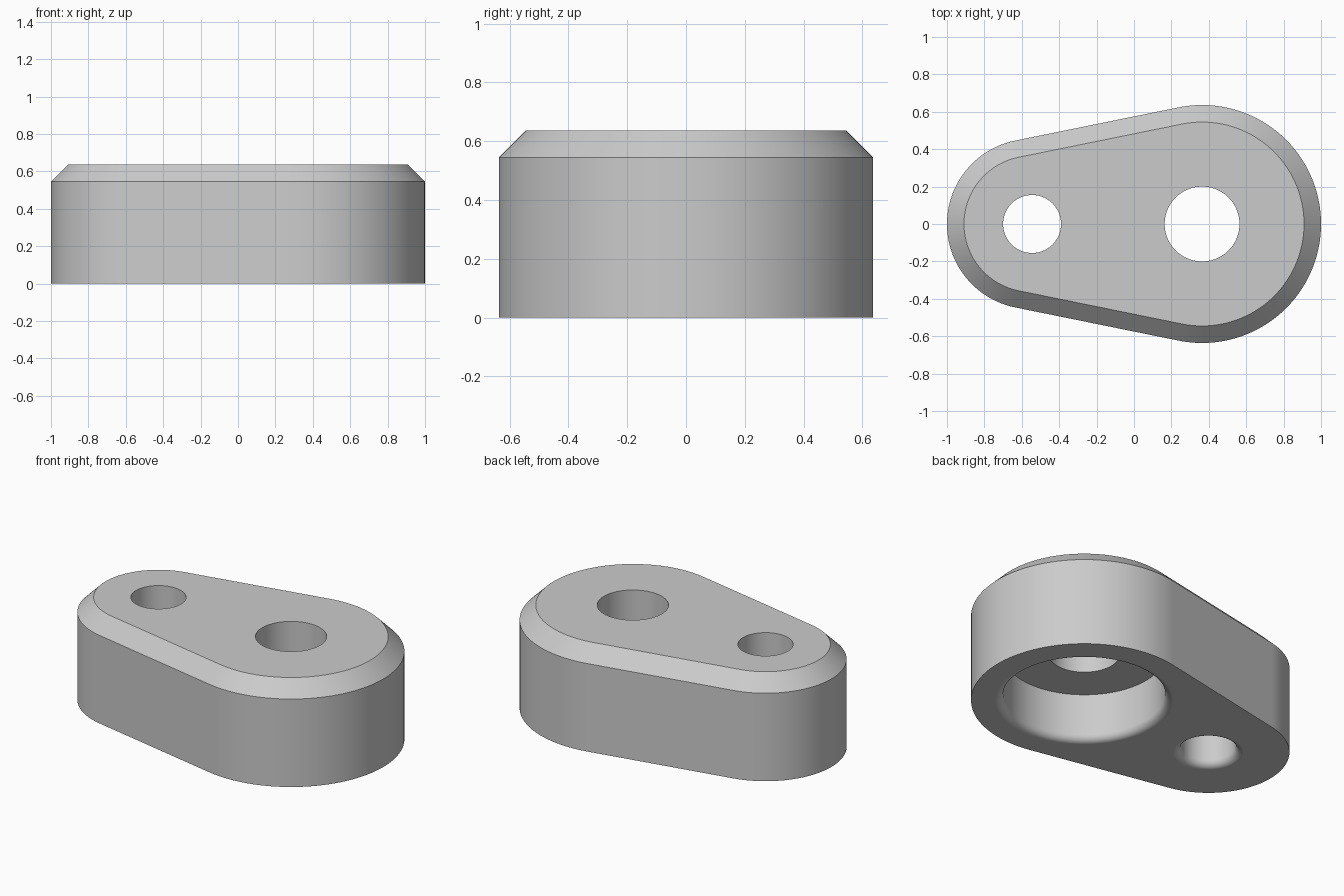
import bpy, bmesh
from math import sin, cos, pi, acos

if "Cube" in bpy.data.objects:
    bpy.data.objects.remove(bpy.data.objects["Cube"])

# Main dimensions
BIG_X, BIG_R = 0.364, 0.636
SMALL_X, SMALL_R = -0.545, 0.455
HEIGHT, CHAMFER, FILLET = 0.636, 0.091, 0.045
BORE_R, BORE_DEPTH = 0.455, 0.298
BIG_HOLE_R, SMALL_HOLE_R = 0.2, 0.155
SEG = 96

grey = bpy.data.materials.new("plain grey")
grey.use_nodes = True
colour = (0.6, 0.6, 0.6, 1)
grey.diffuse_color = colour
grey.node_tree.nodes["Principled BSDF"].inputs["Base Color"].default_value = colour


def loft(name, rings):
    """Skin a stack of equal-length point rings into a closed solid."""
    bm = bmesh.new()
    loops = [[bm.verts.new(p) for p in ring] for ring in rings]
    n = len(loops[0])
    for low, high in zip(loops, loops[1:]):
        for i in range(n):
            j = (i + 1) % n
            bm.faces.new((low[i], low[j], high[j], high[i]))
    bm.faces.new(loops[0][::-1])
    bm.faces.new(loops[-1])
    bmesh.ops.recalc_face_normals(bm, faces=bm.faces)
    mesh = bpy.data.meshes.new(name)
    bm.to_mesh(mesh)
    bm.free()
    mesh.materials.append(grey)
    obj = bpy.data.objects.new(name, mesh)
    bpy.context.collection.objects.link(obj)
    return obj


def outline(inset, z):
    """Two arcs joined by their common tangents."""
    t = acos((BIG_R - SMALL_R) / (BIG_X - SMALL_X))
    t = pi - t  # tangent direction, measured from +x
    points = []
    for cx, r, start, end in ((BIG_X, BIG_R, -t, t),
                              (SMALL_X, SMALL_R, t, 2 * pi - t)):
        for i in range(SEG + 1):
            a = start + (end - start) * i / SEG
            points.append((cx + (r - inset) * cos(a), (r - inset) * sin(a), z))
    return points


def lathe(name, cx, profile):
    """Solid of revolution about a vertical axis at cx."""
    angles = [2 * pi * i / SEG for i in range(SEG)]
    return loft(name, [[(cx + r * cos(a), r * sin(a), z) for a in angles]
                       for r, z in profile])


def rounded_mouth(r):
    """Profile of a hole whose lower rim is rounded over."""
    steps = [i * pi / 16 for i in range(9)]
    return [(r + FILLET, -0.1)] + [
        (r + FILLET * (1 - sin(a)), FILLET * (1 - cos(a))) for a in steps]


# Tapered body with a chamfered top edge
body = loft("link_body", [outline(0, 0), outline(0, HEIGHT - CHAMFER),
                          outline(CHAMFER, HEIGHT)])

# Counterbored large hole and plain small hole
above = HEIGHT + 0.1
cutters = [
    lathe("large_hole_cutter", BIG_X, rounded_mouth(BORE_R) + [
        (BORE_R, BORE_DEPTH), (BIG_HOLE_R, BORE_DEPTH), (BIG_HOLE_R, above)]),
    lathe("small_hole_cutter", SMALL_X, rounded_mouth(SMALL_HOLE_R) + [
        (SMALL_HOLE_R, above)]),
]
bpy.ops.object.select_all(action='DESELECT')
bpy.context.view_layer.objects.active = body
body.select_set(True)
for cutter in cutters:
    cutter.hide_render = True
    cut = body.modifiers.new(cutter.name, 'BOOLEAN')
    cut.operation = 'DIFFERENCE'
    cut.solver = 'EXACT'
    cut.object = cutter
    bpy.ops.object.modifier_apply(modifier=cut.name)
for cutter in cutters:
    bpy.data.objects.remove(cutter)

# Smooth walls, crisp edges, flat ends
bpy.ops.object.shade_smooth_by_angle(angle=pi / 6)
flat = body.modifiers.new("flat_ends", 'WEIGHTED_NORMAL')
flat.keep_sharp = True
